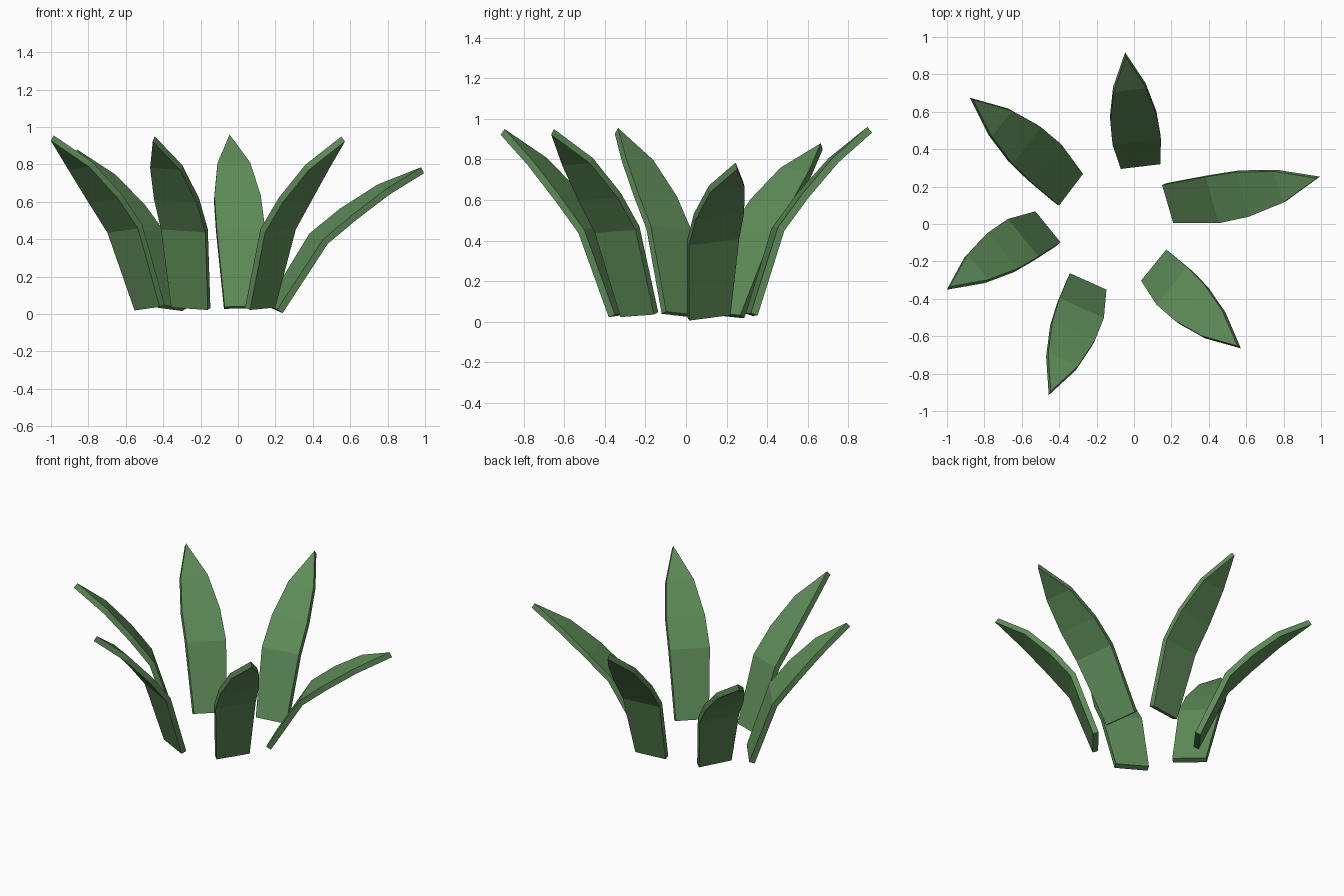
import bpy
from mathutils import Vector

if "Cube" in bpy.data.objects:
    bpy.data.objects.remove(bpy.data.objects["Cube"])

green = bpy.data.materials.new("leaf green")
green.diffuse_color = (0.113, 0.265, 0.098, 1)
green.use_nodes = True
green.node_tree.nodes["Principled BSDF"].inputs["Base Color"].default_value = green.diffuse_color

# Blade shape: distance along the chord, arch above it, half width
ROWS = [(0, 0, 0.107), (0.432, 0.118, 0.130), (0.642, 0.105, 0.125), (0.878, 0.070, 0.088)]
LENGTH = 1.105

# Each leaf: base centre, tip, plan direction across the base
LEAVES = [
    ((0.035, 0.307, 0.04), (-0.045, 0.895, 0.96), (0.21, 0.025)),
    ((0.180, 0.107, 0.037), (0.980, 0.245, 0.785), (0.06, -0.205)),
    ((-0.337, 0.183, 0.04), (-0.860, 0.665, 0.88), (0.125, 0.165)),
    ((-0.460, -0.015, 0.04), (-0.985, -0.335, 0.955), (0.13, -0.16)),
    ((-0.245, -0.307, 0.04), (-0.445, -0.895, 0.95), (0.19, -0.085)),
    ((0.105, -0.220, 0.04), (0.553, -0.652, 0.95), (0.13, 0.16)),
]


def make_leaf(name, base, tip, across):
    base, tip = Vector(base), Vector(tip)
    chord = tip - base
    scale = chord.length / LENGTH
    # level the side vector so that it is square to the chord
    side = Vector((*across, -(across[0] * chord.x + across[1] * chord.y) / chord.z)).normalized()
    chord.normalize()
    normal = side.cross(chord)
    if normal.z < 0:
        normal, side = -normal, -side
    verts = []
    for u, arch, half in ROWS:
        centre = base + chord * u * scale + normal * arch
        verts += [centre - side * half, centre + side * half]
    verts.append(tip)
    faces = [(i, i + 1, i + 3, i + 2) for i in (0, 2, 4)] + [(6, 7, 8)]
    mesh = bpy.data.meshes.new(name)
    mesh.from_pydata(verts, [], faces)
    mesh.materials.append(green)
    obj = bpy.data.objects.new(name, mesh)
    bpy.context.collection.objects.link(obj)
    # thickness on the underside
    mod = obj.modifiers.new("thickness", 'SOLIDIFY')
    mod.thickness = 0.036
    mod.offset = -1


for i, leaf in enumerate(LEAVES):
    make_leaf(f"leaf_{i + 1}", *leaf)
